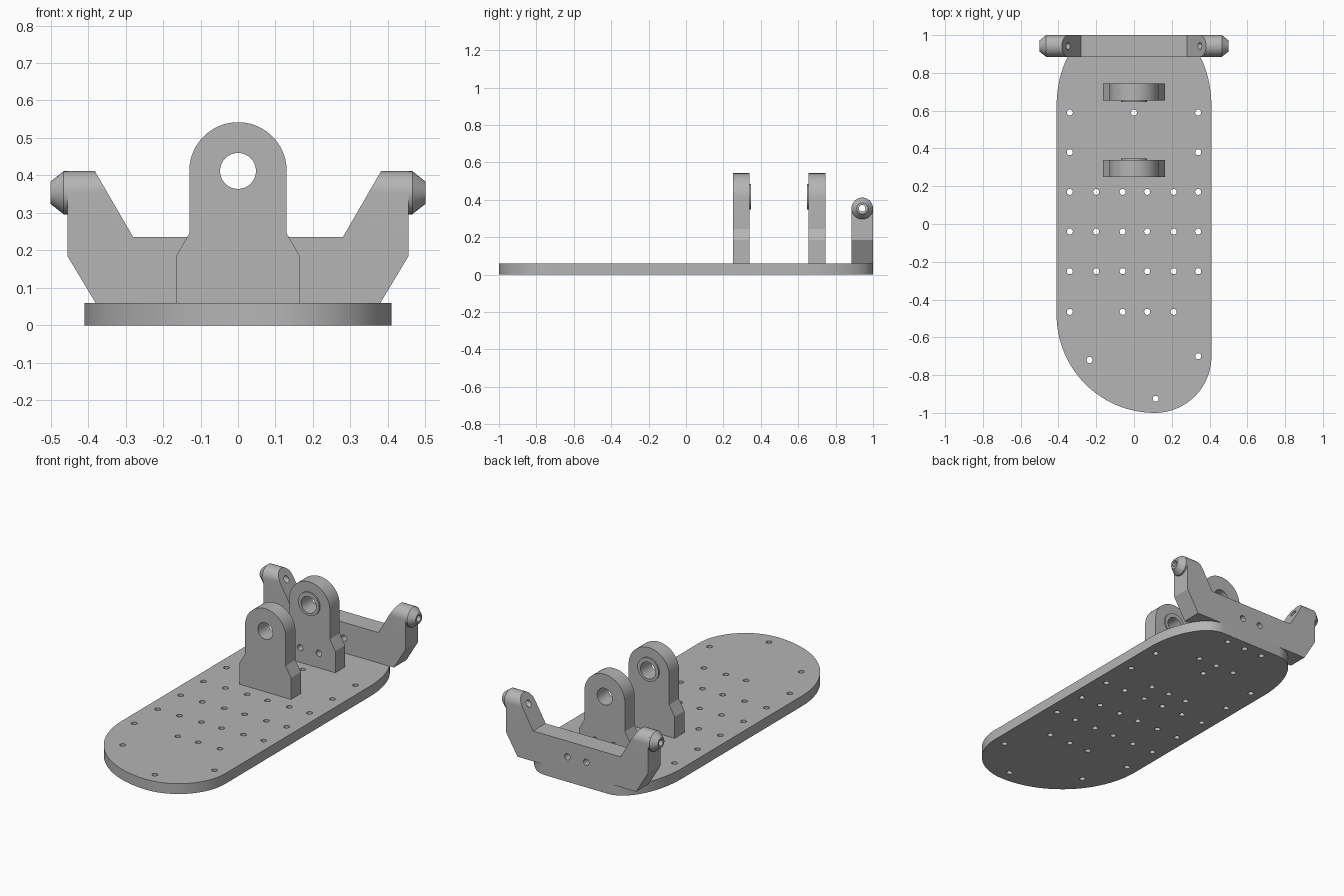
import bpy, bmesh, math

if "Cube" in bpy.data.objects:
    bpy.data.objects.remove(bpy.data.objects["Cube"])

grey = bpy.data.materials.new("plain grey")
grey.use_nodes = True
grey.diffuse_color = (0.46, 0.46, 0.46, 1)
grey.node_tree.nodes["Principled BSDF"].inputs["Base Color"].default_value = grey.diffuse_color

PLACE = {"x": lambda a, b, h: (h, a, b),
         "y": lambda a, b, h: (a, h, b),
         "z": lambda a, b, h: (a, b, h)}


def arc(cx, cy, rx, ry, start, end, n=24):
    """Points along an elliptical arc, angles in degrees."""
    angles = [math.radians(start + (end - start) * i / n) for i in range(n + 1)]
    return [(cx + rx * math.cos(t), cy + ry * math.sin(t)) for t in angles]


def circle(cx, cy, r, n=32):
    return arc(cx, cy, r, r, 0, 360, n)[:-1]


def add_loft(bm, axis, stations):
    """Closed solid through (height, outline) stations along an axis."""
    rings = [[bm.verts.new(PLACE[axis](a, b, h)) for a, b in outline]
             for h, outline in stations]
    bm.faces.new(rings[0])
    bm.faces.new(rings[-1])
    for low, high in zip(rings, rings[1:]):
        for i in range(len(low)):
            bm.faces.new((low[i - 1], low[i], high[i], high[i - 1]))


def make_object(name, solids):
    bm = bmesh.new()
    for axis, stations in solids:
        add_loft(bm, axis, stations)
    bmesh.ops.recalc_face_normals(bm, faces=bm.faces[:])
    mesh = bpy.data.meshes.new(name)
    bm.to_mesh(mesh)
    bm.free()
    mesh.materials.append(grey)
    obj = bpy.data.objects.new(name, mesh)
    bpy.context.collection.objects.link(obj)
    return obj


def prism(axis, outline, low, high):
    return axis, [(low, outline), (high, outline)]


def select(obj):
    bpy.ops.object.select_all(action="DESELECT")
    obj.select_set(True)
    bpy.context.view_layer.objects.active = obj


def carve(obj, solids, operation="DIFFERENCE"):
    cutter = make_object("cutter", solids)
    cutter.hide_render = True
    mod = obj.modifiers.new("carve", "BOOLEAN")
    mod.operation, mod.solver, mod.object = operation, "EXACT", cutter
    select(obj)
    bpy.ops.object.modifier_apply(modifier=mod.name)
    bpy.data.objects.remove(cutter)


def smooth(obj):
    select(obj)
    bpy.ops.object.shade_smooth_by_angle(angle=math.radians(25))


def mirrored(half):
    return half + [(-a, b) for a, b in reversed(half)]


TOP = 0.06          # top of the base plate
BRACKETS = {"front_bracket": (0.25, 0.34, 1), "rear_bracket": (0.655, 0.745, -1)}
BAR = (0.885, 1.0)
BAR_MID = 0.9425

# Base plate with an uneven rounded front and elliptical back corners
outline = (arc(0.11, -0.70, 0.30, 0.30, 0, -90)
           + arc(0.11, -0.48, 0.52, 0.52, -90, -180)[1:]
           + arc(-0.20, 0.62, 0.21, 0.38, 180, 90)
           + arc(0.20, 0.62, 0.21, 0.38, 90, 0))
plate = make_object("base_plate", [prism("z", outline, 0, TOP)])

# Mounting holes in the plate
columns = (-0.34, -0.20, -0.06, 0.07, 0.21, 0.34)
holes = [(x, y) for y in (0.17, -0.04, -0.25) for x in columns]
holes += [(x, -0.465) for x in (-0.34, -0.06, 0.07, 0.21)]
holes += [(x, y) for y in (0.38, 0.59) for x in (-0.34, 0.34)]
holes += [(0, 0.59), (-0.235, -0.72), (0.34, -0.70), (0.115, -0.925)]
holes += [(x, y) for y in (0.295, 0.70, BAR_MID) for x in (-0.12, 0, 0.12)]
carve(plate, [prism("z", circle(x, y, 0.016, 20), -0.1, 0.2) for x, y in holes])
smooth(plate)

# Screw holes running front to back through the rear bracket and the bar
screws = [prism("y", circle(x, 0.145, 0.018, 20), 0.5, 1.2) for x in (-0.06, 0.06)]

# Two upright bearing brackets, each with a thin raised ring on its inner side
side = [(0.165, TOP), (0.165, 0.185), (0.13, 0.245)]
profile = mirrored(side + arc(0, 0.412, 0.13, 0.13, 0, 88, 20))
bore = prism("y", circle(0, 0.412, 0.048), 0, 1.2)
for name, (low, high, facing) in BRACKETS.items():
    bracket = make_object(name, [prism("y", profile, low, high)])
    carve(bracket, [bore])
    if name == "rear_bracket":
        carve(bracket, screws)
    smooth(bracket)
    face = high if facing > 0 else low
    ends = sorted((face - facing * 0.004, face + facing * 0.008))
    ring = make_object(name + "_ring", [prism("y", circle(0, 0.417, 0.068), *ends)])
    carve(ring, [bore])
    smooth(ring)

# Cross bar with two raised arms, rounded over their tops
half = [(0.38, TOP), (0.455, 0.185), (0.455, 0.412), (0.382, 0.412), (0.28, 0.236)]
bar = make_object("cross_bar", [prism("y", mirrored(half), *BAR)])
dome = [(BAR[1], 0)] + arc(BAR_MID, 0.354, 0.0575, 0.0575, 0, 180) + [(BAR[0], 0)]
carve(bar, [prism("x", dome, -0.6, 0.6)], "INTERSECT")
pin_bore = prism("x", circle(BAR_MID, 0.354, 0.018, 20), -0.6, 0.6)
carve(bar, screws)
carve(bar, [pin_bore])
smooth(bar)

# Tapered pivot ends on the arms
for name, s in (("left_pivot", 1), ("right_pivot", -1)):
    stations = [(s * x, circle(BAR_MID, 0.354, r))
                for x, r in ((0.452, 0.0575), (0.465, 0.0575), (0.5, 0.03))]
    pivot = make_object(name, [("x", stations)])
    carve(pivot, [pin_bore])
    smooth(pivot)
